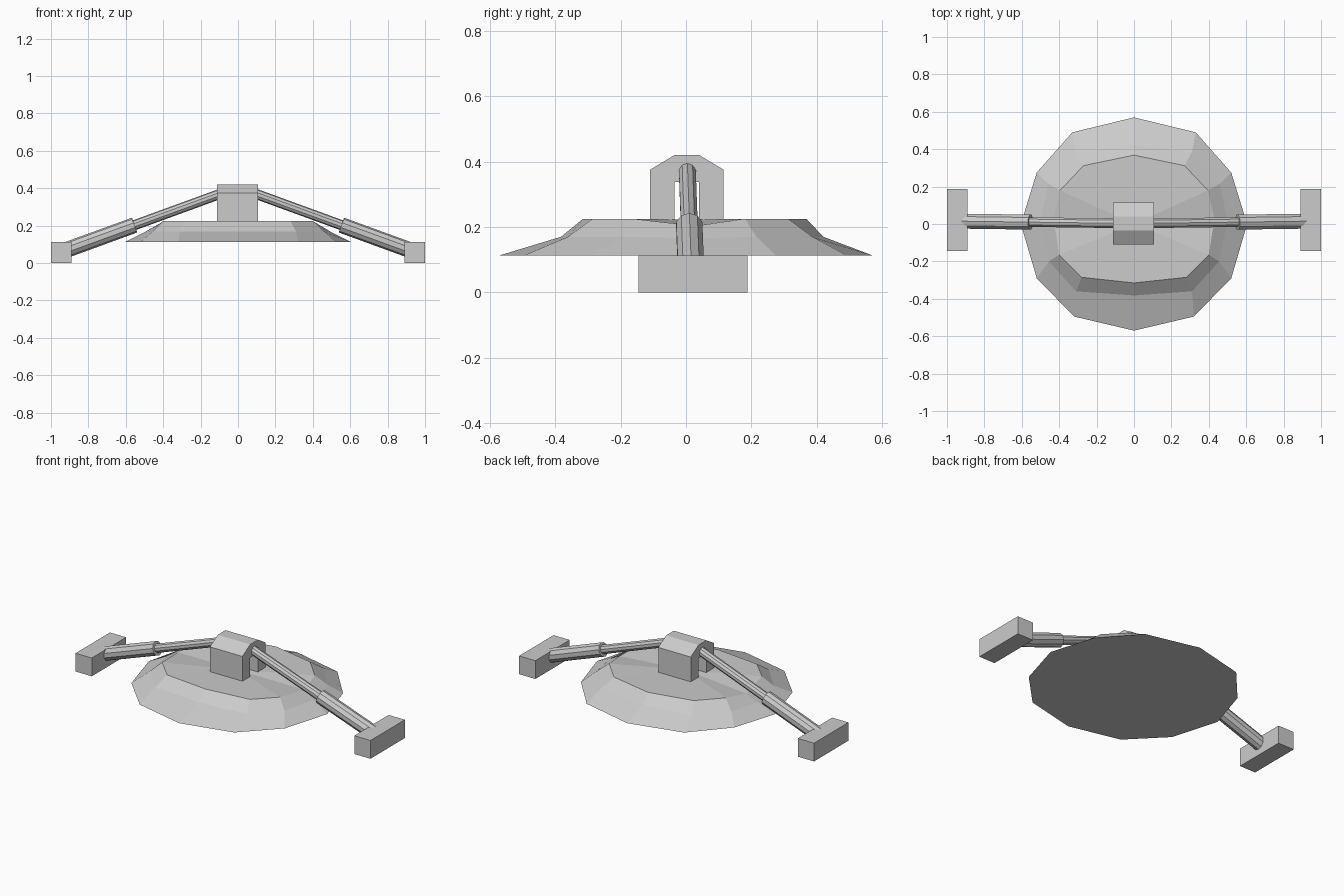
import bpy, bmesh
from mathutils import Vector

if "Cube" in bpy.data.objects:
    bpy.data.objects.remove(bpy.data.objects["Cube"])


def finish(name, bm):
    bmesh.ops.recalc_face_normals(bm, faces=bm.faces[:])
    me = bpy.data.meshes.new(name)
    bm.to_mesh(me)
    bm.free()
    ob = bpy.data.objects.new(name, me)
    bpy.context.collection.objects.link(ob)
    return ob


def box(name, lo, hi):
    bm = bmesh.new()
    bmesh.ops.create_cube(bm, size=1)
    lo, hi = Vector(lo), Vector(hi)
    for v in bm.verts:
        v.co = (lo + hi) / 2 + Vector(a * b for a, b in zip(v.co, hi - lo))
    return finish(name, bm)


def rod(name, a, b, r, sides=10):
    a, b = Vector(a), Vector(b)
    bm = bmesh.new()
    bmesh.ops.create_cone(bm, cap_ends=True, segments=sides,
                          radius1=r, radius2=r, depth=(b - a).length)
    q = (b - a).to_track_quat('Z', 'Y')
    for v in bm.verts:
        v.co = q @ v.co + (a + b) / 2
    return finish(name, bm)


# stepped twelve-sided dish: half outlines, mirrored in x
rings = [
    [(0, .57, .113), (.33, .49, .113), (.52, .275, .113), (.605, 0, .113),
     (.52, -.29, .113), (.32, -.495, .113), (0, -.57, .113)],
    [(0, .42, .17), (.31, .385, .17), (.46, .215, .17), (.5, .02, .165),
     (.455, -.2, .17), (.31, -.36, .17), (0, -.382, .17)],
    [(0, .368, .225), (.27, .312, .225), (.395, .18, .225), (.43, .03, .203),
     (.4, -.165, .225), (.28, -.285, .225), (0, -.315, .225)],
]
bm = bmesh.new()
loops = []
for half in rings:
    full = half + [(-x, y, z) for x, y, z in half[-2:0:-1]]
    loops.append([bm.verts.new(p) for p in full])
n = len(loops[0])
centre = bm.verts.new((0, 0, .222))
for i in range(n):
    j = (i + 1) % n
    for lo, hi in zip(loops, loops[1:]):
        bm.faces.new((lo[i], lo[j], hi[j], hi[i]))
    bm.faces.new((loops[-1][i], loops[-1][j], centre))
bm.faces.new(loops[0])
finish("dish", bm)

# central bridge: inverted U with chamfered top, extruded along x
profile = [(-.11, .2), (-.11, .375), (-.035, .42), (.04, .42), (.115, .375),
           (.115, .2), (.04, .2), (.04, .338), (-.035, .338), (-.035, .2)]
bm = bmesh.new()
face = bm.faces.new([bm.verts.new((-.113, y, z)) for y, z in profile])
ext = bmesh.ops.extrude_face_region(bm, geom=[face])
bmesh.ops.translate(bm, vec=(.22, 0, 0),
                    verts=[g for g in ext["geom"] if isinstance(g, bmesh.types.BMVert)])
finish("bridge", bm)

# telescopic arms and feet on both sides
for s, side in ((-1, "left"), (1, "right")):
    top = Vector((s * .09, .004, .372))
    mid = Vector((s * .553, .010, .203))
    end = Vector((s * .91, .015, .073))
    rod(side + "_inner_arm", top, mid.lerp(end, .1), .027)
    rod(side + "_outer_arm", mid, end, .042)
    a, b = sorted((s * .89, s * 1.0))
    box(side + "_foot", (a, -.145, 0), (b, .188, .112))
